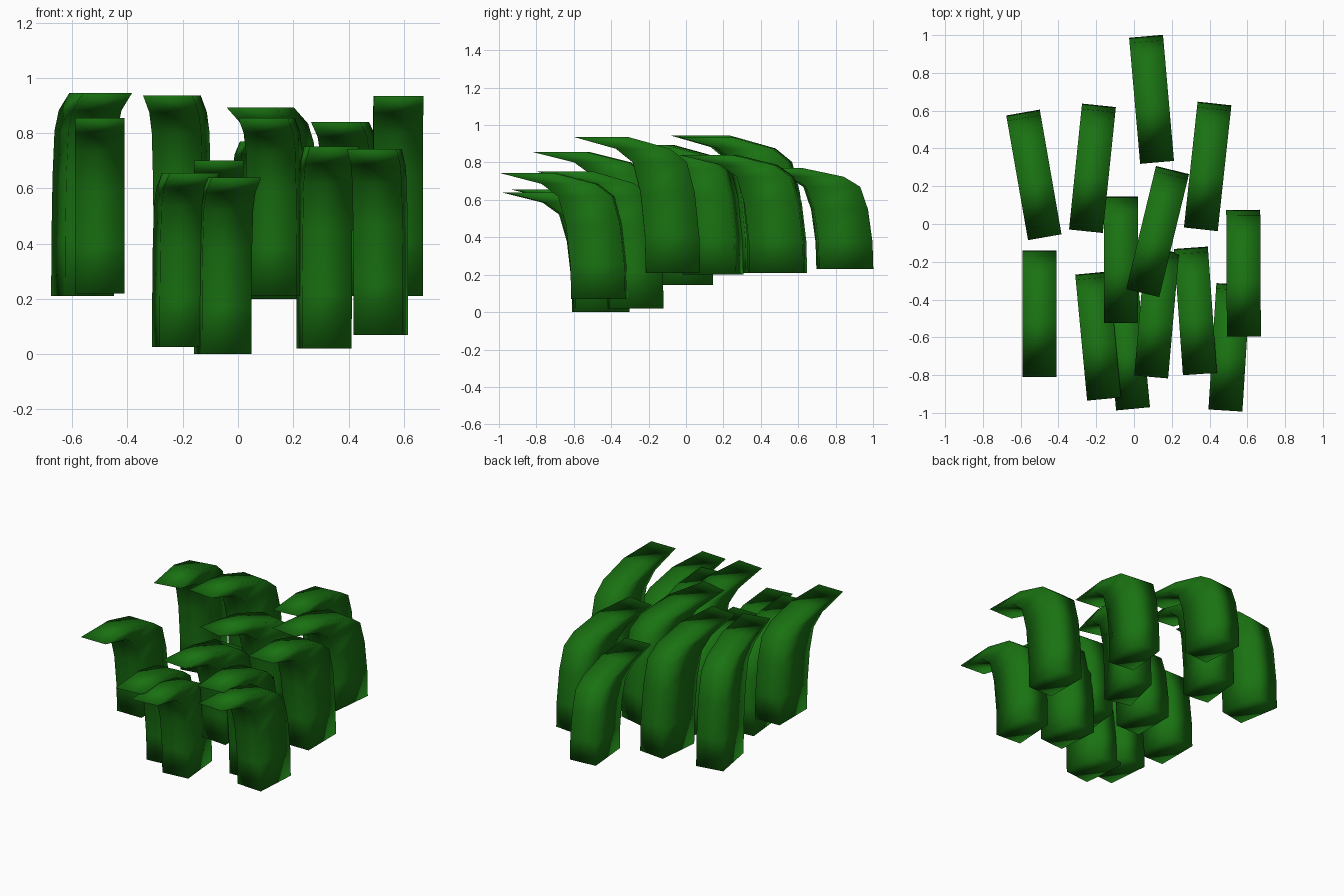
import bpy, bmesh
from math import radians

if "Cube" in bpy.data.objects:
    bpy.data.objects.remove(bpy.data.objects["Cube"])

mat = bpy.data.materials.new("grass_green")
mat.diffuse_color = (0.01, 0.17, 0.006, 1)
mat.use_nodes = True
mat.node_tree.nodes["Principled BSDF"].inputs["Base Color"].default_value = mat.diffuse_color

WIDTH, DEPTH, LEAN = 0.18, 0.29, 0.38
# (height fraction, lean fraction) of each horizontal ring
RINGS = [(0, 0), (0.27, 0.012), (0.59, 0.075), (0.815, 0.185), (0.915, 0.42), (1, 1)]


def blade(name, cx, cy, turn, z0, z1):
    """Box swept upward and leaning forward; cx, cy is its centre seen from above."""
    bm = bmesh.new()
    half = (DEPTH + LEAN) / 2
    rings = []
    for h, lean in RINGS:
        back = half - LEAN * lean
        front = back - DEPTH
        z = (z1 - z0) * h
        rings.append([bm.verts.new(p) for p in (
            (-WIDTH / 2, front, z), (WIDTH / 2, front, z),
            (WIDTH / 2, back, z), (-WIDTH / 2, back, z))])
    for a, b in zip(rings, rings[1:]):
        for i in range(4):
            j = (i + 1) % 4
            bm.faces.new((a[i], a[j], b[j], b[i]))
    bm.faces.new(rings[0][::-1])
    bm.faces.new(rings[-1])
    for f in bm.faces:
        f.smooth = True
    mesh = bpy.data.meshes.new(name)
    bm.to_mesh(mesh)
    bm.free()
    mesh.materials.append(mat)
    ob = bpy.data.objects.new(name, mesh)
    ob.location = (cx, cy, z0)
    ob.rotation_euler.z = radians(turn)
    bpy.context.collection.objects.link(ob)


# Blades: centre x, centre y, turn, base z, top z
BLADES = [
    (-0.53, 0.26, 9.9, 0.21, 0.945),
    (-0.22, 0.295, -5.9, 0.21, 0.937),
    (0.093, 0.66, 5, 0.23, 0.77),
    (0.39, 0.305, -6.2, 0.21, 0.84),
    (0.58, -0.26, 0.3, 0.21, 0.935),
    (0.125, -0.04, -13.6, 0.20, 0.893),
    (-0.07, -0.19, 0, 0.145, 0.70),
    (-0.5, -0.475, 0, 0.22, 0.855),
    (-0.19, -0.593, 5.4, 0.025, 0.655),
    (-0.037, -0.645, 5.5, 0.0, 0.64),
    (0.12, -0.476, -5, 0.21, 0.855),
    (0.325, -0.46, 4.1, 0.02, 0.752),
    (0.505, -0.653, -3.6, 0.07, 0.743),
]
for n, b in enumerate(BLADES, 1):
    blade(f"grass_blade_{n:02d}", *b)
